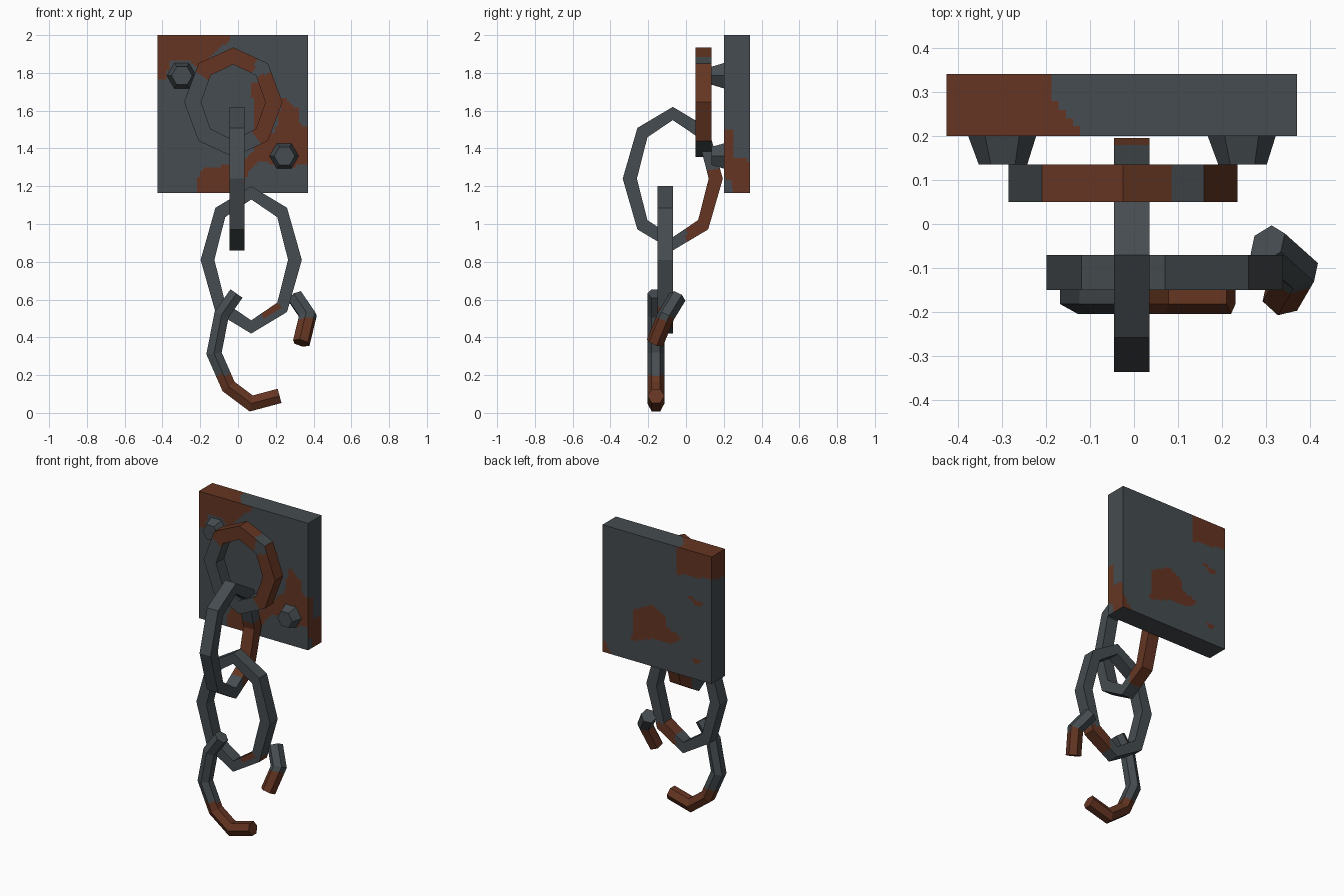
import bpy, bmesh, math
from mathutils import Vector

if "Cube" in bpy.data.objects:
    bpy.data.objects.remove(bpy.data.objects["Cube"], do_unlink=True)


def material(name, rgb):
    mat = bpy.data.materials.new(name)
    mat.use_nodes = True
    color = (*rgb, 1)
    mat.diffuse_color = color
    mat.node_tree.nodes["Principled BSDF"].inputs["Base Color"].default_value = color
    return mat


STEEL = material("dark steel", (.06, .072, .08))
RUST = material("rust brown", (.13, .036, .016))


def finish(name, bm, is_rusty):
    """Recalculate normals, colour each face by a rule and link the object."""
    bmesh.ops.recalc_face_normals(bm, faces=bm.faces)
    bm.normal_update()
    for face in bm.faces:
        face.material_index = int(is_rusty(face.calc_center_median(), face.normal))
    mesh = bpy.data.meshes.new(name)
    bm.to_mesh(mesh)
    bm.free()
    mesh.materials.append(STEEL)
    mesh.materials.append(RUST)
    obj = bpy.data.objects.new(name, mesh)
    bpy.context.collection.objects.link(obj)
    return obj


def skin(name, corners, closed, is_rusty, steps=10):
    """Bridge cross-sections, splitting each straight run so colours can change."""
    sections = []
    pairs = list(zip(corners, corners[1:] + corners[:1]))
    for a, b in pairs if closed else pairs[:-1]:
        for s in range(steps):
            sections.append([p.lerp(q, s / steps) for p, q in zip(a, b)])
    if not closed:
        sections.append(corners[-1])
    bm = bmesh.new()
    loops = [[bm.verts.new(p) for p in sec] for sec in sections]
    n = len(loops[0])
    for i in range(len(loops) if closed else len(loops) - 1):
        a, b = loops[i], loops[(i + 1) % len(loops)]
        for k in range(n):
            m = (k + 1) % n
            bm.faces.new((a[k], a[m], b[m], b[k]))
    if not closed:
        bm.faces.new(loops[0])
        bm.faces.new(loops[-1])
    return finish(name, bm, is_rusty)


def link(name, center, axis, outer, inner, depth, is_rusty):
    """Eight-sided oval ring with a rectangular section, standing upright."""
    center = Vector(center)
    across = Vector((0, 1, 0)) if axis == "x" else Vector((1, 0, 0))
    through = Vector((1, 0, 0)) if axis == "x" else Vector((0, 1, 0))
    profile = ((0, -1), (.5, -1), (1, -1), (1, 1), (.5, 1), (0, 1))
    corners = []
    for k in range(8):
        a = k * math.pi / 4
        section = []
        for t, side in profile:
            w = inner[0] + (outer[0] - inner[0]) * t
            h = inner[1] + (outer[1] - inner[1]) * t
            section.append(center + across * w * math.cos(a)
                           + Vector((0, 0, h * math.sin(a))) + through * side * depth / 2)
        corners.append(section)
    return skin(name, corners, True, is_rusty)


def hex_bar(name, path, radius, is_rusty):
    """Hexagonal bar bent in one plane with mitred corners."""
    pts = [Vector(p) for p in path]
    normal = (pts[1] - pts[0]).cross(pts[2] - pts[1]).normalized()
    corners = []
    for i, p in enumerate(pts):
        into = (p - pts[i - 1]).normalized() if i else (pts[1] - p).normalized()
        out = (pts[i + 1] - p).normalized() if i < len(pts) - 1 else into
        tangent = (into + out).normalized()
        side = normal.cross(tangent) / tangent.dot(into)
        corners.append([p + radius * (normal * math.cos(a) + side * math.sin(a))
                        for a in (k * math.pi / 3 for k in range(6))])
    return skin(name, corners, False, is_rusty)


# Rust patch outlines for each side of the wall plate
PATCHES = {
    "front": [
        [(-.5, 2.1), (-.05, 2.1), (-.05, 1.97), (-.1, 1.93), (-.14, 1.9), (-.2, 1.8),
         (-.25, 1.86), (-.36, 1.86), (-.38, 1.76), (-.5, 1.8)],
        [(.235, 1.67), (.315, 1.61), (.315, 1.53), (.4, 1.5), (.4, 1.33), (.24, 1.29),
         (.125, 1.34), (.06, 1.28), (.03, 1.22), (-.04, 1.19), (-.04, 1.1), (-.22, 1.1),
         (-.22, 1.22), (-.19, 1.29), (.03, 1.33), (.1, 1.42), (.2, 1.5)],
        [(.07, 1.74), (.15, 1.76), (.15, 1.5), (.09, 1.5)]],
    "back": [
        [(-.5, 2.1), (-.17, 2.1), (-.17, 1.82), (-.5, 1.86)],
        [(.14, 1.5), (.02, 1.57), (-.08, 1.52), (-.1, 1.45), (-.21, 1.41), (-.16, 1.36),
         (.02, 1.34), (.16, 1.29)],
        [(-.24, 1.7), (-.37, 1.68), (-.32, 1.64)],
        [(-.26, 1.31), (-.34, 1.29), (-.33, 1.25)],
        [(.4, 1.32), (.33, 1.2), (.22, 1.1), (.4, 1.1)]],
    "right": [[(.1, 1.5), (.25, 1.5), (.25, 1.35), (.4, 1.33), (.4, 1.1), (.26, 1.1),
               (.24, 1.23), (.1, 1.28)]],
    "left": [[(.1, 1.8), (.4, 1.86), (.4, 2.1), (.1, 2.1)]],
    "top": [[(-.5, .4), (-.18, .4), (-.18, .28), (-.13, .22), (-.08, .1), (-.5, .1)]],
}


def inside(u, v, outline):
    hit = False
    for (a, b), (c, d) in zip(outline, outline[1:] + outline[:1]):
        if (b > v) != (d > v) and u < a + (c - a) * (v - b) / (d - b):
            hit = not hit
    return hit


def plate_rust(c, n):
    if abs(n.y) > .5:
        side, u, v = ("front" if n.y < 0 else "back"), c.x, c.z
    elif abs(n.x) > .5:
        side, u, v = ("right" if n.x > 0 else "left"), c.y, c.z
    else:
        side, u, v = ("top" if n.z > 0 else "bottom"), c.x, c.y
    return any(inside(u, v, outline) for outline in PATCHES.get(side, []))


# Wall plate
bm = bmesh.new()
bmesh.ops.create_cube(bm, size=1)
bmesh.ops.subdivide_edges(bm, edges=bm.edges[:], cuts=49, use_grid_fill=True)
for v in bm.verts:
    v.co = Vector((v.co.x * .795 - .0275, v.co.y * .14 + .27, v.co.z * .835 + 1.5825))
finish("wall_plate", bm, plate_rust)

# Tapered hexagonal bolts
for name, x, z in (("upper_bolt", -.299, 1.785), ("lower_bolt", .244, 1.36)):
    corners = [[Vector((x + dx + r * math.cos(k * math.pi / 3), y,
                        z + r * math.sin(k * math.pi / 3))) for k in range(6)]
               for y, r, dx in ((.205, .079, 0), (.135, .055, .002))]
    skin(name, corners, False, lambda c, n: False, steps=1)


# Chain links
def mount_rust(c, n):
    top = c.z > 1.77 and -.21 < c.x < .085
    return top or (c.x > .09 and 1.44 < c.z < (1.85 if n.x > .5 else 1.79))


def lower_rust(c, n):
    if not (.13 < c.x < .27 and c.z < .58):
        return False
    # only the inner half of the front is rusted
    return n.y > -.5 or math.hypot((c.x - .07) / .232, (c.z - .81) / .355) < .95


link("mount_ring", (-.025, .0925, 1.645), "y", (.26, .29), (.17, .2), .085, mount_rust)
link("upper_link", (-.005, -.07, 1.24), "x", (.265, .38), (.19, .31), .08,
     lambda c, n: c.y > 0 and c.z < 1.29)
link("lower_link", (.07, -.11, .81), "y", (.268, .39), (.195, .32), .08, lower_rust)

# Broken last link: open hook and the loose end piece
hook = ((-.008, .632), (-.087, .52), (-.127, .315), (-.05, .14), (.07, .05), (.22, .09))
hex_bar("broken_hook", [(x, -.159, z) for x, z in hook], .045, lambda c, n: c.z < .2)
hex_bar("broken_link_end", [(.303, -.045, .613), (.37, -.105, .515), (.335, -.165, .37)],
        .047, lambda c, n: c.z < .5)
